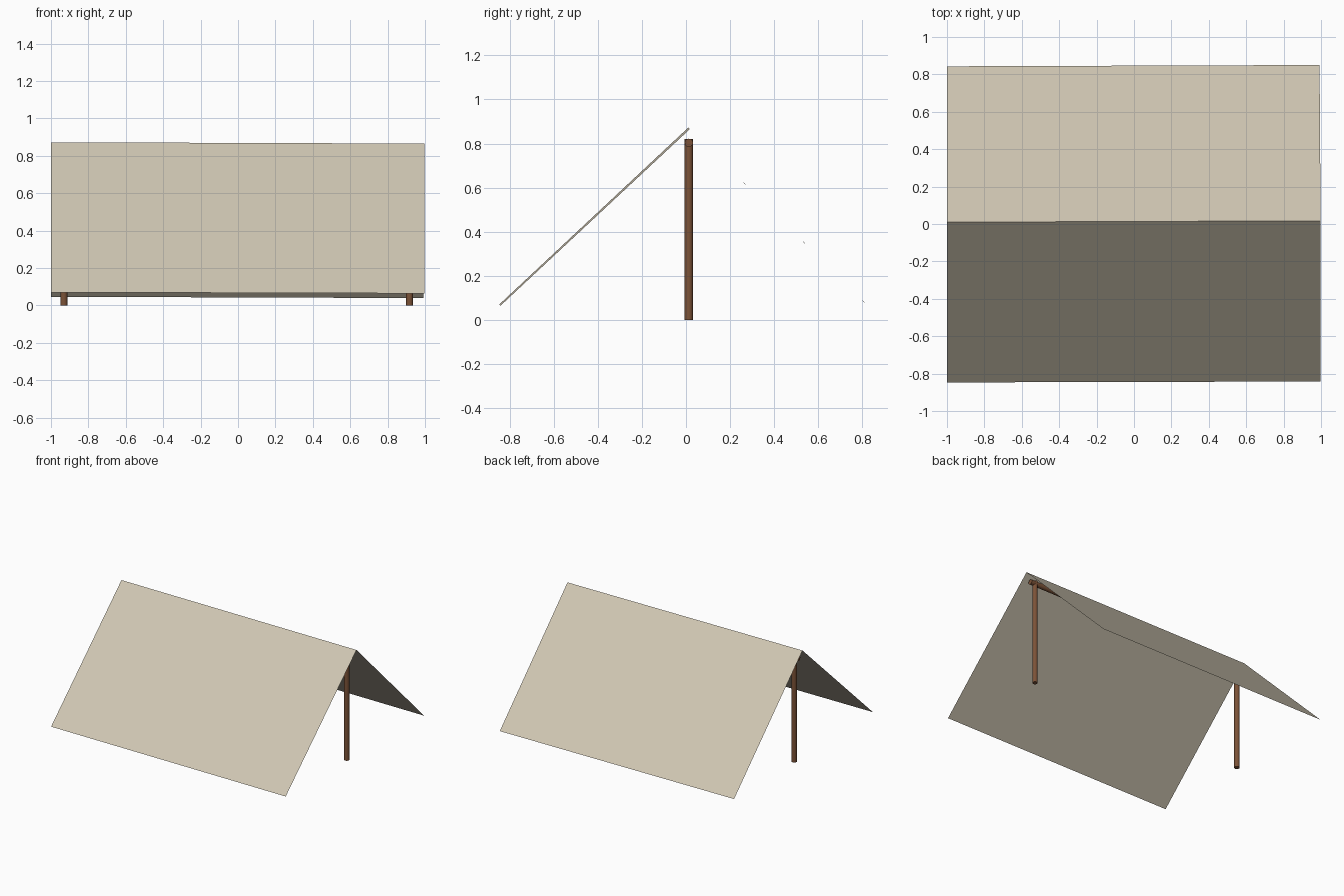
import bpy
from mathutils import Vector

if "Cube" in bpy.data.objects:
    bpy.data.objects.remove(bpy.data.objects["Cube"])


def material(name, rgb):
    m = bpy.data.materials.new(name)
    m.diffuse_color = (*rgb, 1.0)
    m.use_nodes = True
    m.node_tree.nodes["Principled BSDF"].inputs["Base Color"].default_value = m.diffuse_color
    return m


canvas = material("beige canvas", (0.63, 0.57, 0.45))
wood = material("brown wood", (0.20, 0.085, 0.038))


def panel(name, corners):
    """Flat cloth sheet from four corners."""
    me = bpy.data.meshes.new(name)
    me.from_pydata(corners, [], [(0, 1, 2, 3)])
    me.materials.append(canvas)
    ob = bpy.data.objects.new(name, me)
    bpy.context.collection.objects.link(ob)


def pole(name, a, b, radius=0.019):
    """Round pole between two points."""
    a, b = Vector(a), Vector(b)
    d = b - a
    bpy.ops.mesh.primitive_cylinder_add(
        vertices=16, radius=radius, depth=d.length, location=(a + b) / 2,
        rotation=d.to_track_quat('Z', 'Y').to_euler())
    ob = bpy.context.object
    ob.name = name
    ob.data.materials.append(wood)
    bpy.ops.object.shade_smooth_by_angle()


# Cloth: two sheets meeting at a slightly skewed ridge
ridge_l, ridge_r = (-1.0, 0.010, 0.872), (0.998, 0.017, 0.865)
panel("front_canvas", [(-1.0, -0.847, 0.070), (0.996, -0.842, 0.064), ridge_r, ridge_l])
panel("back_canvas", [ridge_l, ridge_r, (0.992, 0.850, 0.039), (-1.0, 0.843, 0.046)])

# Wooden frame: two uprights and the ridge pole
for side, x in (("left", -0.931), ("right", 0.917)):
    pole(side + "_pole", (x, 0.013, 0.0), (x, 0.013, 0.82))
pole("ridge_pole", (-0.97, 0.013, 0.803), (0.96, 0.013, 0.803))
